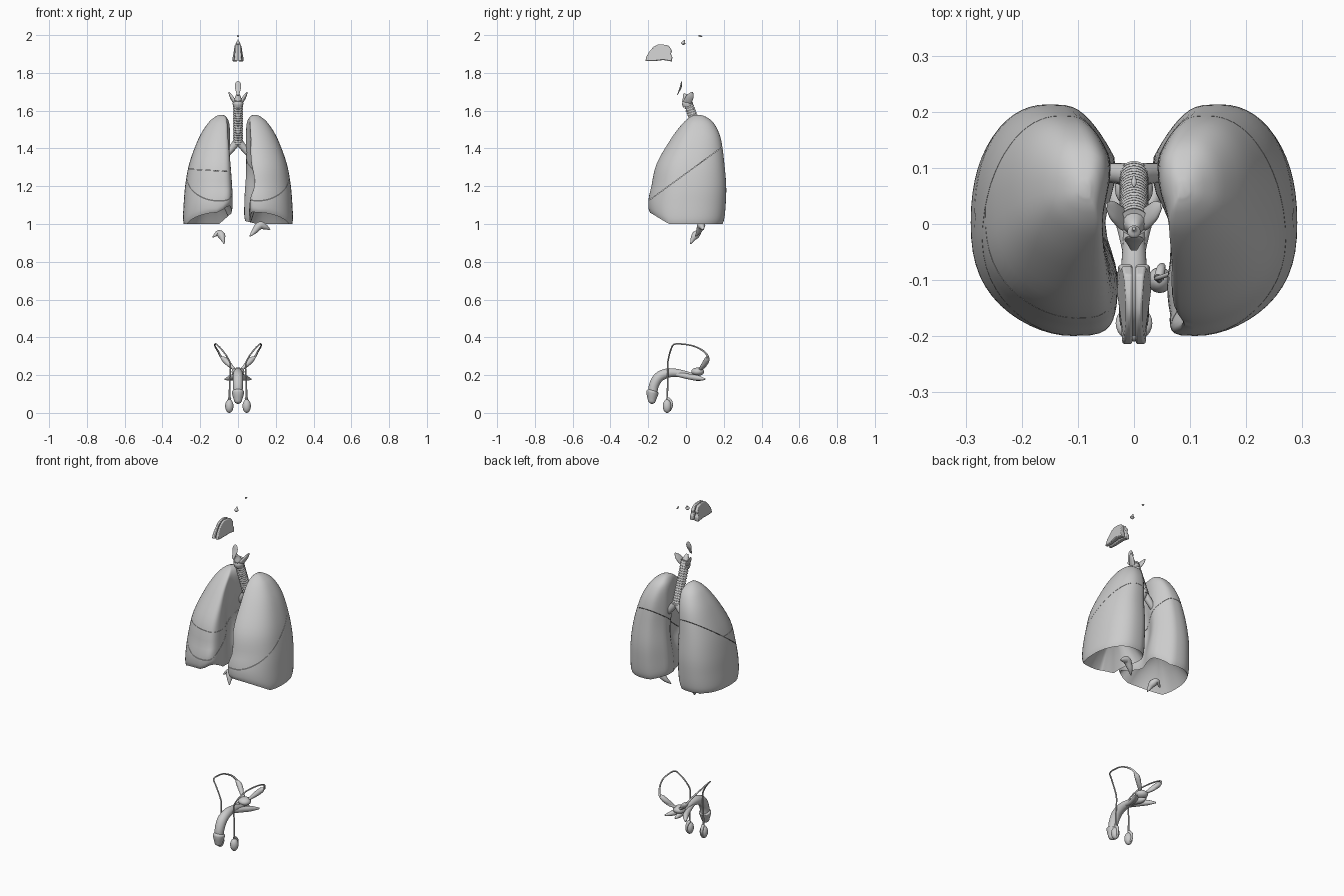
import bpy, bmesh, math
from mathutils import Vector

if "Cube" in bpy.data.objects:
    bpy.data.objects.remove(bpy.data.objects["Cube"])

def clamp(v, lo=0.0, hi=1.0):
    return max(lo, min(hi, v))

def smooth_rows(rows, n):
    """Catmull-Rom through rows of numbers, n steps per span."""
    rows = [tuple(map(float, r)) for r in rows]
    p = [rows[0]] + rows + [rows[-1]]
    out = []
    for i in range(1, len(p) - 2):
        for k in range(n):
            t = k / n
            out.append([0.5 * (2*b + (c-a)*t + (2*a-5*b+4*c-d)*t*t + (3*b-a-3*c+d)*t**3)
                        for a, b, c, d in zip(p[i-1], p[i], p[i+1], p[i+2])])
    return out + [list(rows[-1])]

def finish(name, bm, angle=40):
    bmesh.ops.recalc_face_normals(bm, faces=bm.faces[:])
    me = bpy.data.meshes.new(name)
    bm.to_mesh(me)
    bm.free()
    me.shade_smooth()
    me.set_sharp_from_angle(angle=math.radians(angle))
    ob = bpy.data.objects.new(name, me)
    bpy.context.collection.objects.link(ob)
    return ob

def tube(name, pts, n=6, sides=14, squash=(1, 1), raw=False):
    """Sweep a round section along (x, y, z, radius) points."""
    path = pts if raw else smooth_rows(pts, n)
    bm = bmesh.new()
    rings, up = [], None
    for i, p in enumerate(path):
        a, b = path[max(i-1, 0)], path[min(i+1, len(path)-1)]
        t = (Vector(b[:3]) - Vector(a[:3])).normalized()
        if up is None:
            up = Vector((1, 0, 0)) if abs(t.x) < 0.8 else Vector((0, 1, 0))
        up = (up - t * up.dot(t)).normalized()
        w = t.cross(up)
        r = max(p[3], 0.0008)
        rings.append([bm.verts.new(Vector(p[:3]) + r * (up * math.cos(k*math.tau/sides) * squash[0]
                      + w * math.sin(k*math.tau/sides) * squash[1])) for k in range(sides)])
    for r0, r1 in zip(rings, rings[1:]):
        for k in range(sides):
            bm.faces.new((r0[k], r0[(k+1) % sides], r1[(k+1) % sides], r1[k]))
    bm.faces.new(rings[0])
    bm.faces.new(rings[-1])
    return finish(name, bm, 60)

def ball(name, loc, size):
    bm = bmesh.new()
    bmesh.ops.create_uvsphere(bm, u_segments=24, v_segments=16, radius=1)
    for v in bm.verts:
        v.co = Vector([c * s + l for c, s, l in zip(v.co, size, loc)])
    return finish(name, bm)

def mirror(ob):
    ob.modifiers.new("mirror", 'MIRROR')
    return ob

# Lung levels: z, inner x, outer x, front y, back y
LEVELS = [(1.578, .078, .098, .048, .075), (1.565, .058, .125, .02, .11),
          (1.53, .042, .162, -.02, .15), (1.45, .036, .21, -.08, .185),
          (1.32, .03, .258, -.155, .203), (1.2, .022, .28, -.183, .213),
          (1.1, .02, .288, -.198, .21), (1.03, .02, .291, -.198, .203),
          (1.0, .025, .287, -.19, .193)]

def lung_mesh(side):
    bm = bmesh.new()
    heart = 1 if side > 0 else 0
    N = 56
    rings = []
    def rim(z, xi, xo, yf, yb):
        out = []
        for k in range(N):
            a = k * math.tau / N
            c, s = math.cos(a), math.sin(a)
            cx, hw, cy, hd = (xi+xo)/2, (xo-xi)/2, (yf+yb)/2, (yb-yf)/2
            x = cx + hw * math.copysign(abs(c) ** (.65 if c < 0 else .9), c)
            y = cy + hd * math.copysign(abs(s) ** .9, s)
            big = hd / .2
            x -= .045 * max(0, -s) * (1 - c*c) * big
            if c < 0:      # hollow toward the midline, deeper where the heart sits
                mid = math.exp(-((z-1.25)/.13)**2)
                x += (.03 + .02*mid) * -c * math.exp(-((y-.02*mid)/.07)**2) * big
                front = clamp((.05 - y) / .12) * min(1, -c * 1.6)
                x += heart * front * big * (.03 + .045 * math.exp(-((z-1.22)/.07)**2))
                x += .035 * clamp((y - .12) / .09) * -c * big
            x = max(x, .014)
            lift = .06 * clamp((-y - .09) / .1) + (.02 if heart else .07) * clamp((.1 - x) / .08)
            out.append(Vector((side * x, y, z + min(lift, .1) * clamp((1.2 - z) / .2))))
        return out
    for row in smooth_rows(LEVELS, 4):
        rings.append(rim(*row))
    last = rings[-1]
    cen = Vector((side * .155, .02, 0))
    for k in (.96, .88, .75, .55, .3, .08):      # domed hollow base
        rings.append([Vector((cen.x + (p.x-cen.x)*k, cen.y + (p.y-cen.y)*k,
                      p.z*k + 1.04*(1-k) + .13*(1-k*k))) for p in last])
    rings = [[bm.verts.new(p) for p in r] for r in rings]
    for r0, r1 in zip(rings, rings[1:]):
        for k in range(N):
            bm.faces.new((r0[k], r0[(k+1) % N], r1[(k+1) % N], r1[k]))
    bm.faces.new(rings[0])
    bm.faces.new(rings[-1])
    bmesh.ops.recalc_face_normals(bm, faces=bm.faces[:])
    return bm

def lobe(name, side, cuts):
    """Keep the part of a lung on the positive side of each (point, normal)."""
    bm = lung_mesh(side)
    for co, no in cuts:
        no = Vector(no).normalized()
        bmesh.ops.bisect_plane(bm, geom=bm.verts[:] + bm.edges[:] + bm.faces[:],
                               plane_co=Vector(co) + no * .0008, plane_no=no, clear_inner=True)
        edges = [e for e in bm.edges if e.is_boundary]
        bmesh.ops.triangle_fill(bm, edges=edges, use_beauty=True, normal=no)
    return finish(name, bm, 45)

# Lungs split into lobes by the fissures
OB, UP, DOWN = (0, 0, 1.268), (0, -.27, .37), (0, .27, -.37)
lobe("left_upper_lobe", 1, [(OB, UP)])
lobe("left_lower_lobe", 1, [(OB, DOWN)])
lobe("right_upper_lobe", -1, [(OB, UP), ((0, 0, 1.275), (.06, 0, 1))])
lobe("right_middle_lobe", -1, [(OB, UP), ((0, 0, 1.275), (-.06, 0, -1))])
lobe("right_lower_lobe", -1, [(OB, DOWN)])

# Ringed trachea
rings = []
for i in range(18 * 4 + 1):
    t = i / 72
    rings.append((0, .003 + .085 * t, 1.66 - .23 * t, (.026, .026, .022, .022)[i % 4]))
tube("trachea", rings, sides=24, raw=True)

# Bronchi and their branches
for s, label in ((1, "left"), (-1, "right")):
    tube(label + "_bronchus", [(0, .085, 1.445, .02), (s*.025, .09, 1.41, .019),
                               (s*.06, .09, 1.37, .016), (s*.1, .08, 1.33, .012)])
    for i, (x, y, z) in enumerate([(.1, .07, 1.5), (.15, .12, 1.43), (.17, -.02, 1.38), (.21, .1, 1.3),
                                   (.2, -.08, 1.25), (.22, .02, 1.2), (.14, .15, 1.2), (.12, -.12, 1.22)]):
        tube(f"{label}_branch_{i}", [(s*.07, .088, 1.36, .009), (s*(x*.6 + .04), y*.5 + .045, z*.5 + .68, .007),
                                     (s*x, y, z, .003)], n=4, sides=8)

# Larynx: narrow core, flaring horns, and the leaf above
tube("larynx", [(0, -.012, 1.69, .006), (0, -.004, 1.675, .014), (0, .002, 1.655, .022),
                (0, .006, 1.64, .028), (0, .01, 1.622, .026)])
mirror(tube("larynx_horn", [(.012, .004, 1.635, .015), (.024, .012, 1.655, .017), (.038, .024, 1.678, .014),
                            (.049, .033, 1.698, .004)], squash=(.55, 1.3)))
tube("epiglottis", [(0, -.022, 1.757, .004), (0, -.024, 1.745, .014), (0, -.028, 1.725, .017),
                    (0, -.036, 1.705, .012), (0, -.046, 1.682, .006)], squash=(1, .3))

# Nasal cavity: two tapered halves beside the septum gap
profile = [(-.215, 1.862), (-.208, 1.89), (-.19, 1.918), (-.172, 1.938), (-.15, 1.95), (-.12, 1.95),
           (-.09, 1.943), (-.074, 1.918), (-.08, 1.90), (-.072, 1.885), (-.074, 1.86), (-.12, 1.868), (-.17, 1.862)]
bm = bmesh.new()
inner = [bm.verts.new((.003, y, z)) for y, z in profile]
outer = [bm.verts.new((.029 - .012 * clamp((z-1.87)/.08) - .008 * clamp((-y-.12)/.09), y, z)) for y, z in profile]
for i in range(len(profile)):
    j = (i+1) % len(profile)
    bm.faces.new((inner[i], inner[j], outer[j], outer[i]))
bm.faces.new(inner)
bm.faces.new(outer)
nose = mirror(finish("nasal_cavity", bm))
bev = nose.modifiers.new("soft", 'BEVEL')
bev.width, bev.segments = .004, 2

# Small brain glands
tube("pituitary", [(0, -.008, 1.975, .003), (0, -.01, 1.967, .005), (0, -.014, 1.957, .012), (0, -.015, 1.947, .003)])
tube("pineal", [(0, .066, 1.998, .002), (0, .074, 1.995, .005), (0, .086, 1.991, .002)])

# Adrenal glands
tube("right_adrenal", [(-.134, .055, .93, .003), (-.105, .065, .952, .015), (-.088, .05, .94, .02),
                       (-.08, .035, .918, .012), (-.073, .024, .894, .002)])
tube("left_adrenal", [(.063, .05, .935, .003), (.085, .068, .96, .014), (.115, .08, .992, .021),
                      (.143, .085, .985, .015), (.17, .092, .97, .003)])

# Penis shaft, glans and crura
tube("shaft", [(0, -.176, .1, .024), (0, -.17, .145, .026), (0, -.145, .188, .027), (0, -.1, .21, .025),
               (0, -.05, .212, .021), (0, .01, .2, .018), (0, .06, .185, .016), (0, .1, .178, .004)], sides=24)
tube("glans", [(0, -.182, .048, .004), (0, -.181, .056, .017), (0, -.18, .075, .024), (0, -.178, .1, .031),
               (0, -.176, .113, .032), (0, -.174, .12, .022)], sides=24)
mirror(tube("crus", [(.008, -.05, .205, .012), (.02, .01, .193, .015), (.04, .06, .185, .015),
                     (.068, .1, .178, .004)]))

# Testes, epididymis, ducts and vesicles
mirror(ball("testis", (.046, -.1, .036), (.022, .023, .036)))
mirror(tube("epididymis", [(.046, -.085, .012, .005), (.05, -.076, .035, .006), (.048, -.08, .06, .008),
                           (.044, -.096, .076, .009)]))
mirror(tube("vas_deferens", [(.045, -.1, .07, .005), (.044, -.097, .16, .004), (.04, -.097, .25, .004),
            (.055, -.092, .292, .004), (.09, -.078, .34, .004), (.116, -.06, .364, .004), (.122, 0, .362, .004),
            (.12, .05, .35, .004), (.105, .095, .325, .005), (.085, .118, .29, .006), (.045, .1, .25, .008),
            (.012, .075, .23, .006)]))
mirror(tube("seminal_vesicle", [(.092, .11, .295, .004), (.078, .112, .287, .013), (.06, .105, .27, .015),
                                (.04, .09, .25, .012), (.015, .07, .225, .005)]))
ball("prostate", (0, .062, .218), (.034, .034, .022))
